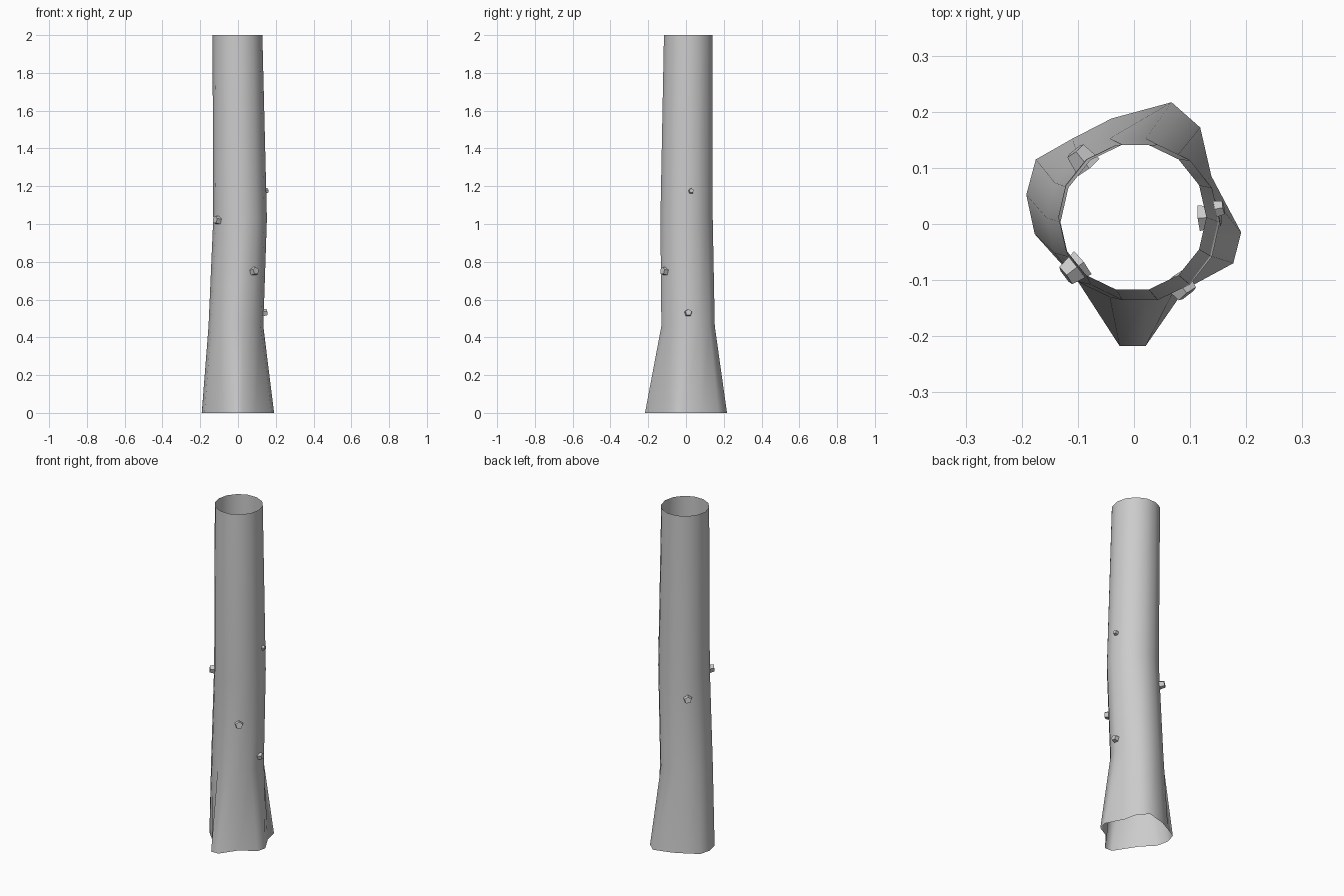
import bpy, bmesh, math
from mathutils import Vector

if "Cube" in bpy.data.objects:
    bpy.data.objects.remove(bpy.data.objects["Cube"])

SIDES = 14


def ring(cx, cy, r):
    return [(cx + r * math.cos(2 * math.pi * k / SIDES),
             cy + r * math.sin(2 * math.pi * k / SIDES)) for k in range(SIDES)]


def finish(bm, name, angle):
    mesh = bpy.data.meshes.new(name)
    bm.to_mesh(mesh)
    bm.free()
    obj = bpy.data.objects.new(name, mesh)
    bpy.context.collection.objects.link(obj)
    bpy.ops.object.select_all(action='DESELECT')
    obj.select_set(True)
    bpy.context.view_layer.objects.active = obj
    bpy.ops.object.shade_smooth_by_angle(angle=math.radians(angle))
    return obj


# Irregular root flare at the ground
base = [(0.191, -0.015), (0.138, 0.085), (0.118, 0.172), (0.067, 0.217),
        (-0.04, 0.188), (-0.11, 0.152), (-0.175, 0.115), (-0.192, 0.052),
        (-0.177, -0.018), (-0.108, -0.09), (-0.026, -0.217), (0.021, -0.217),
        (0.09, -0.117), (0.177, -0.07)]

# Hollow trunk, open at both ends, slightly bent
levels = [(0.0, base),
          (0.46, ring(-0.011, 0.011, 0.145)),
          (1.03, ring(0.011, 0.003, 0.142)),
          (2.0, ring(-0.003, 0.012, 0.132))]
bm = bmesh.new()
rows = [[bm.verts.new((x, y, z)) for x, y in pts] for z, pts in levels]
for lo, hi in zip(rows, rows[1:]):
    for k in range(SIDES):
        n = (k + 1) % SIDES
        bm.faces.new((lo[k], lo[n], hi[n], hi[k]))
finish(bm, "trunk", 60)


# Short five-sided twig stubs poking through the bark
def stub(name, x, y, z, r, length):
    direction = Vector((x, y, 0)).normalized() + Vector((0, 0, 0.12))
    bm = bmesh.new()
    bmesh.ops.create_cone(bm, cap_ends=True, segments=5, radius1=r,
                          radius2=r * 0.75, depth=length)
    obj = finish(bm, name, 30)
    obj.location = (x, y, z)
    obj.rotation_euler = direction.to_track_quat('Z', 'Y').to_euler()


stub("stub_left", -0.107, -0.081, 1.02, 0.027, 0.038)
stub("stub_front", 0.084, -0.110, 0.75, 0.027, 0.038)
stub("stub_right_low", 0.135, 0.012, 0.53, 0.024, 0.038)
stub("stub_right_high", 0.147, 0.027, 1.175, 0.017, 0.026)
stub("stub_back", -0.093, 0.116, 0.905, 0.026, 0.038)
